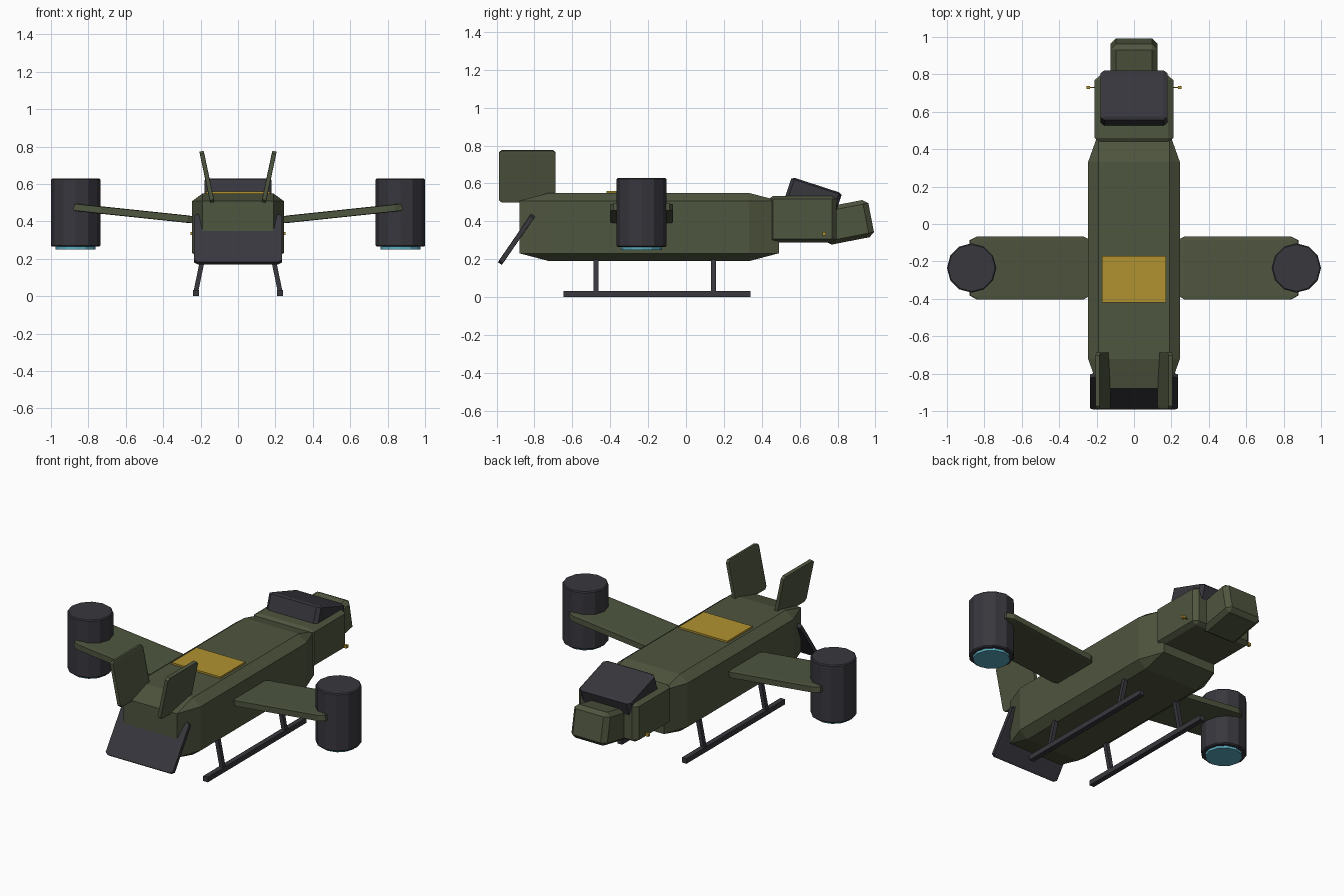
import bpy, bmesh
from math import radians, pi
from mathutils import Matrix, Vector

if "Cube" in bpy.data.objects:
    bpy.data.objects.remove(bpy.data.objects["Cube"], do_unlink=True)


def material(name, rgb):
    m = bpy.data.materials.new(name)
    m.use_nodes = True
    m.diffuse_color = (*rgb, 1)
    m.node_tree.nodes["Principled BSDF"].inputs["Base Color"].default_value = (*rgb, 1)
    return m


OLIVE = material("olive_green", (0.078, 0.092, 0.05))
DARK = material("dark_grey", (0.038, 0.038, 0.047))
GOLD = material("gold", (0.44, 0.29, 0.03))
CYAN = material("cyan_glow", (0.1, 0.4, 0.5))


def finish(name, bm, mat):
    bmesh.ops.recalc_face_normals(bm, faces=bm.faces)
    mesh = bpy.data.meshes.new(name)
    bm.to_mesh(mesh)
    bm.free()
    mesh.materials.append(mat)
    obj = bpy.data.objects.new(name, mesh)
    bpy.context.collection.objects.link(obj)


def box(name, centre, size, mat, bevel=0.0, angle=0, axis="X"):
    """Chamfered block: bevelled as a unit cube, so chamfers stretch with the size."""
    bm = bmesh.new()
    bmesh.ops.create_cube(bm, size=1)
    if bevel:
        bmesh.ops.bevel(bm, geom=bm.edges[:], offset=bevel, segments=1, affect="EDGES")
    bm.transform(Matrix.Translation(centre) @ Matrix.Rotation(radians(angle), 4, axis)
                 @ Matrix.Diagonal((*size, 1)))
    finish(name, bm, mat)


def drum(name, centre, radius, height, mat, bevel=0.0):
    """Upright twelve-sided cylinder with optional chamfered rims."""
    bm = bmesh.new()
    bmesh.ops.create_cone(bm, cap_ends=True, segments=12, radius1=radius,
                          radius2=radius, depth=height)
    if bevel:
        rims = [e for e in bm.edges if abs(e.verts[0].co.z - e.verts[1].co.z) < 1e-4]
        bmesh.ops.bevel(bm, geom=rims, offset=bevel, segments=1, affect="EDGES")
    bm.transform(Matrix.Translation(centre))
    finish(name, bm, mat)


def strut(name, start, end, width, mat):
    """Square bar between two points."""
    a, b = Vector(start), Vector(end)
    bm = bmesh.new()
    bmesh.ops.create_cube(bm, size=1)
    turn = (b - a).to_track_quat("Z", "Y").to_matrix().to_4x4()
    bm.transform(Matrix.Translation((a + b) / 2) @ turn
                 @ Matrix.Diagonal((width, width, (b - a).length, 1)))
    finish(name, bm, mat)


# Fuselage, cockpit, nose and canopy
box("hull", (0, -0.195, 0.37), (0.49, 1.37, 0.36), OLIVE, 0.115)
box("cockpit", (0, 0.615, 0.412), (0.42, 0.36, 0.245), OLIVE, 0.07)
box("nose", (0, 0.85, 0.395), (0.25, 0.26, 0.2), OLIVE, 0.11, 11)
box("canopy", (0, 0.668, 0.52), (0.36, 0.28, 0.15), DARK, 0.06, -18)

# Roof panel and rear ramp
box("roof_panel", (0, -0.295, 0.553), (0.34, 0.25, 0.016), GOLD)
box("rear_ramp", (0, -0.895, 0.305), (0.47, 0.31, 0.026), DARK, 0.04, 55.5)

# Mirrored parts
for s, side in ((1, "left"), (-1, "right")):
    box(side + "_wing", (s * 0.555, -0.235, 0.442), (0.65, 0.335, 0.04), OLIVE,
        0.06, -6 * s, "Y")
    drum(side + "_nacelle", (s * 0.868, -0.235, 0.447), 0.132, 0.365, DARK, 0.006)
    drum(side + "_thruster_glow", (s * 0.868, -0.235, 0.27), 0.107, 0.04, CYAN)
    box(side + "_tail_fin", (s * 0.166, -0.838, 0.638), (0.024, 0.3, 0.28), OLIVE,
        0.05, 12 * s, "Y")
    box(side + "_nav_light", (s * 0.245, 0.73, 0.335), (0.018, 0.018, 0.018), GOLD)
    strut(side + "_light_stalk", (s * 0.2, 0.73, 0.335), (s * 0.24, 0.73, 0.335), 0.006, GOLD)
    # Landing skids
    box(side + "_skid", (s * 0.225, -0.153, 0.016), (0.032, 0.985, 0.032), DARK)
    for place, y in (("rear", -0.475), ("front", 0.145)):
        strut(f"{side}_{place}_skid_strut", (s * 0.185, y, 0.22), (s * 0.226, y, 0.02),
              0.025, DARK)
